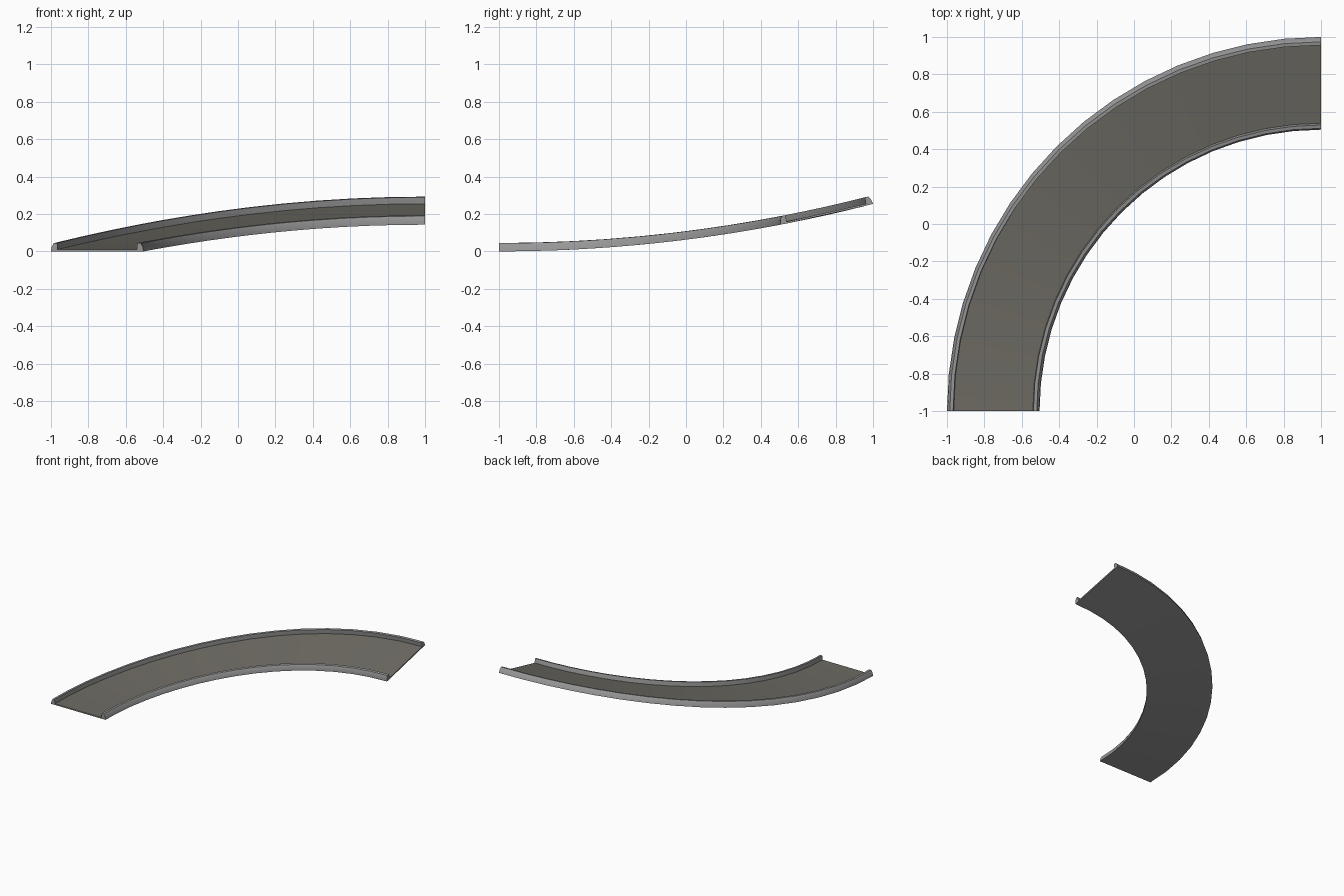
import bpy, bmesh, math

if "Cube" in bpy.data.objects:
    bpy.data.objects.remove(bpy.data.objects["Cube"])

SEGS = 16          # facets along the quarter turn
BEND = 8.0         # radius of the upward bend
OUTER = 2.0        # plan radius of the outer edge
WIDTH = 0.495


def material(name, rgb):
    m = bpy.data.materials.new(name)
    m.diffuse_color = (*rgb, 1)
    m.use_nodes = True
    m.node_tree.nodes["Principled BSDF"].inputs["Base Color"].default_value = m.diffuse_color
    return m


grey = material("concrete grey", (0.31, 0.31, 0.31))
road = material("road brown grey", (0.155, 0.147, 0.125))


def place(u, h, a):
    """Quarter-circle plan position, bent upward along y."""
    r = OUTER - u
    x = 1 - r * math.cos(a)
    s = r * math.sin(a) / BEND
    return (x, -1 + (BEND - h) * s, BEND - (BEND - h) * math.sqrt(1 - s * s))


def sweep(name, profile, road_edges=()):
    """Sweep a closed (inset, height) profile along the turn."""
    bm = bmesh.new()
    rings = [[bm.verts.new(place(u, h, math.pi / 2 * i / SEGS)) for u, h in profile]
             for i in range(SEGS + 1)]
    n = len(profile)
    for a, b in zip(rings, rings[1:]):
        for j in range(n):
            k = (j + 1) % n
            f = bm.faces.new((a[j], a[k], b[k], b[j]))
            f.material_index = 1 if j in road_edges else 0
    bm.faces.new(rings[0])
    bm.faces.new(rings[-1][::-1])
    bmesh.ops.recalc_face_normals(bm, faces=bm.faces)
    me = bpy.data.meshes.new(name)
    bm.to_mesh(me)
    bm.free()
    me.materials.append(grey)
    me.materials.append(road)
    ob = bpy.data.objects.new(name, me)
    bpy.context.collection.objects.link(ob)
    bpy.context.view_layer.objects.active = ob
    ob.select_set(True)
    bpy.ops.object.shade_smooth_by_angle(angle=math.radians(25))
    ob.select_set(False)


# Raised kerbs along both edges
kerb = [(0, 0), (0.004, 0.025), (0.015, 0.044), (0.033, 0.045), (0.036, 0.01), (0.036, 0)]
sweep("outer_kerb", kerb)
sweep("inner_kerb", [(WIDTH - u, h) for u, h in kerb])

# Road deck between the kerbs, brown on top
sweep("road_deck", [(0.036, 0), (0.036, 0.01), (WIDTH - 0.036, 0.01), (WIDTH - 0.036, 0)], (1,))
